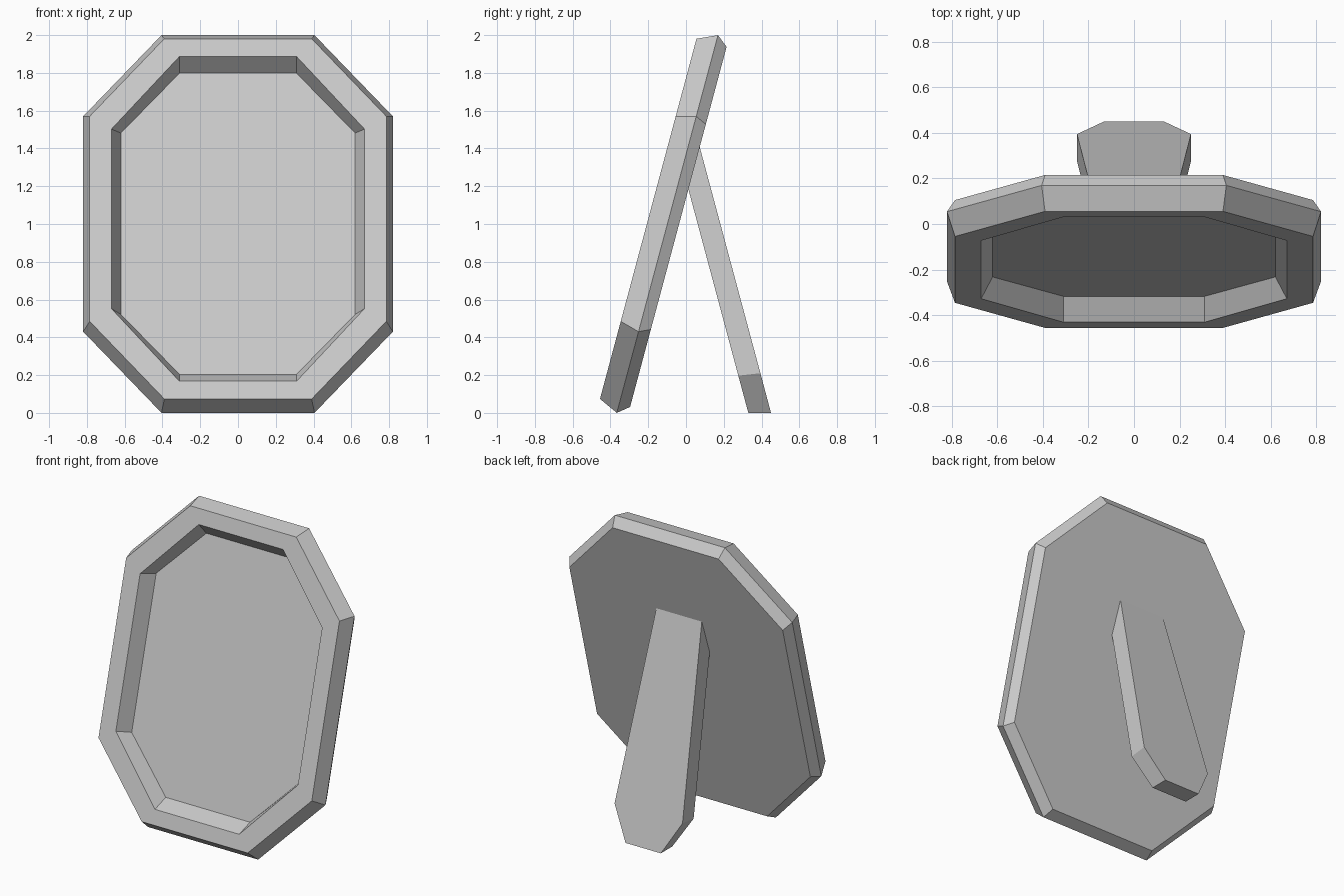
import bpy, bmesh
from math import radians
from mathutils import Vector, Matrix

if "Cube" in bpy.data.objects:
    bpy.data.objects.remove(bpy.data.objects["Cube"])

TILT = radians(15)


def loft(name, rings, matrix=None):
    """Skin a series of equal-length rings and cap both ends."""
    bm = bmesh.new()
    loops = [[bm.verts.new(p) for p in ring] for ring in rings]
    n = len(loops[0])
    for a, b in zip(loops, loops[1:]):
        for i in range(n):
            j = (i + 1) % n
            bm.faces.new((a[i], a[j], b[j], b[i]))
    bm.faces.new(loops[0])
    bm.faces.new(loops[-1])
    if matrix:
        bm.transform(matrix)
    bmesh.ops.recalc_face_normals(bm, faces=bm.faces)
    mesh = bpy.data.meshes.new(name)
    bm.to_mesh(mesh)
    bm.free()
    obj = bpy.data.objects.new(name, mesh)
    bpy.context.collection.objects.link(obj)
    return obj


def octagon(cx, w, cz, h, depth):
    """Octagon with half sizes w, h and corners starting at cx, cz."""
    quarter = [(cx, h), (w, cz)]
    right = quarter + [(x, -z) for x, z in reversed(quarter)]
    pts = right + [(-x, z) for x, z in reversed(right)]
    return [(x, depth, z) for x, z in pts]


# Leaning octagonal frame with bevelled edge and recessed panel
place = Matrix.Translation((0, -0.2, 1.0272)) @ Matrix.Rotation(-TILT, 4, 'X')
loft("picture_frame", [
    octagon(0.39, 0.785, 0.562, 0.987, 0.165),   # back
    octagon(0.405, 0.82, 0.59, 1.035, 0.105),    # widest edge
    octagon(0.39, 0.785, 0.562, 0.987, 0.0),     # front rim
    octagon(0.31, 0.67, 0.492, 0.89, 0.0),       # recess opening
    octagon(0.31, 0.62, 0.497, 0.825, 0.1),      # panel
], place)


# Rear support leg: outline on inner and outer faces, top sunk into the frame
def leg_outline(rows):
    right = [Vector((x, y, z)) for x, y, z in rows]
    return right + [Vector((-p.x, p.y, p.z)) for p in reversed(right)]


loft("support_leg", [
    leg_outline([(0.165, 0.064, 1.44), (0.25, 0.394, 0.21), (0.13, 0.45, 0)]),
    leg_outline([(0.18, -0.001, 1.235), (0.25, 0.277, 0.197), (0.13, 0.33, 0)]),
])
